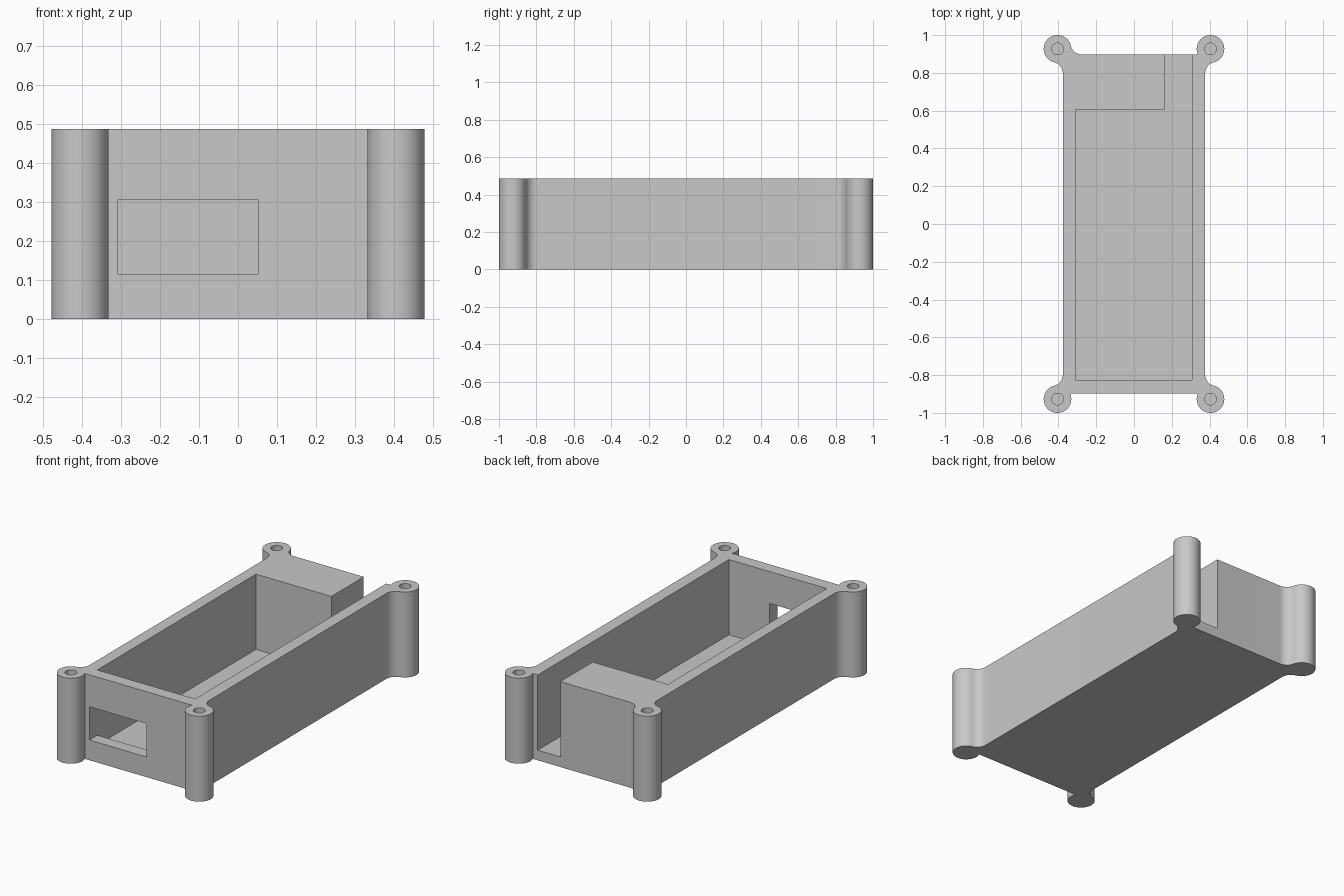
import bpy, bmesh, math
from math import atan2, asin, sqrt, pi, cos, sin

if "Cube" in bpy.data.objects:
    bpy.data.objects.remove(bpy.data.objects["Cube"])

HEIGHT, FLOOR = 0.487, 0.058
SIDE, END = 0.377, 0.897           # half width and half length of the box
CX, CY, POST_R = 0.405, 0.927, 0.073
FILLET = 0.06
HOLE_R, HOLE_DEPTH = 0.031, 0.25

grey = bpy.data.materials.new("plain grey")
grey.diffuse_color = (0.58, 0.58, 0.58, 1)
grey.use_nodes = True
grey.node_tree.nodes["Principled BSDF"].inputs["Base Color"].default_value = grey.diffuse_color


def prism(name, points, z0, z1):
    """Extrude a counter-clockwise outline from z0 to z1."""
    bm = bmesh.new()
    base = bm.faces.new([bm.verts.new((x, y, z0)) for x, y in points])
    top = bmesh.ops.extrude_face_region(bm, geom=[base])["geom"]
    for v in top:
        if isinstance(v, bmesh.types.BMVert):
            v.co.z = z1
    bmesh.ops.recalc_face_normals(bm, faces=bm.faces)
    mesh = bpy.data.meshes.new(name)
    bm.to_mesh(mesh)
    bm.free()
    mesh.materials.append(grey)
    ob = bpy.data.objects.new(name, mesh)
    bpy.context.collection.objects.link(ob)
    return ob


def arc(cx, cy, r, a0, a1, n):
    return [(cx + r * cos(a0 + (a1 - a0) * i / n),
             cy + r * sin(a0 + (a1 - a0) * i / n)) for i in range(n + 1)]


def corner(sx, sy, end_fillet):
    """Screw post outline, from the long side round to the end wall."""
    # fillet between long side and post
    off = SIDE + FILLET - CX
    dy = sqrt((POST_R + FILLET) ** 2 - off ** 2)
    a = atan2(dy, -off)
    pts = arc(SIDE + FILLET, CY - dy, FILLET, pi, a, 10)
    if end_fillet:
        off = END + FILLET - CY
        dx = sqrt((POST_R + FILLET) ** 2 - off ** 2)
        b = atan2(off, -dx)
        pts += arc(CX, CY, POST_R, a - pi, b, 40)[1:]
        pts += arc(CX - dx, END + FILLET, FILLET, b - pi, -pi / 2, 10)[1:]
    else:
        pts += arc(CX, CY, POST_R, a - pi, pi + asin((CY - END) / POST_R), 40)[1:]
    pts = [(sx * x, sy * y) for x, y in pts]
    return pts if sx * sy > 0 else pts[::-1]


def rect(x0, x1, y0, y1):
    return [(x0, y0), (x1, y0), (x1, y1), (x0, y1)]


# Box with four screw posts
outline = (corner(1, 1, False) + corner(-1, 1, True)
           + corner(-1, -1, False) + corner(1, -1, False))
case = prism("enclosure_body", outline, 0, HEIGHT)

# Main cavity with the slot running out through the back wall
cutters = [
    prism("cavity_cutter", [(-0.31, -0.825), (0.307, -0.825), (0.307, 1.1),
                            (0.165, 1.1), (0.165, 0.605), (-0.31, 0.605)],
          FLOOR, 0.7),
    # Connector window in the front wall
    prism("window_cutter", rect(-0.3095, 0.052, -1.1, -0.7), 0.115, 0.305),
]
# Blind screw holes
for sx in (-1, 1):
    for sy in (-1, 1):
        cutters.append(prism("screw_hole_cutter",
                             arc(sx * CX, sy * CY, HOLE_R, 0, 2 * pi, 32)[:-1],
                             HEIGHT - HOLE_DEPTH, 0.7))

bpy.context.view_layer.objects.active = case
case.select_set(True)
for c in cutters:
    m = case.modifiers.new(c.name, 'BOOLEAN')
    m.operation, m.solver, m.object = 'DIFFERENCE', 'EXACT', c
    bpy.ops.object.modifier_apply(modifier=m.name)
    bpy.data.objects.remove(c)

bpy.ops.object.select_all(action='DESELECT')
case.select_set(True)
bpy.ops.object.shade_smooth_by_angle(angle=math.radians(30))
